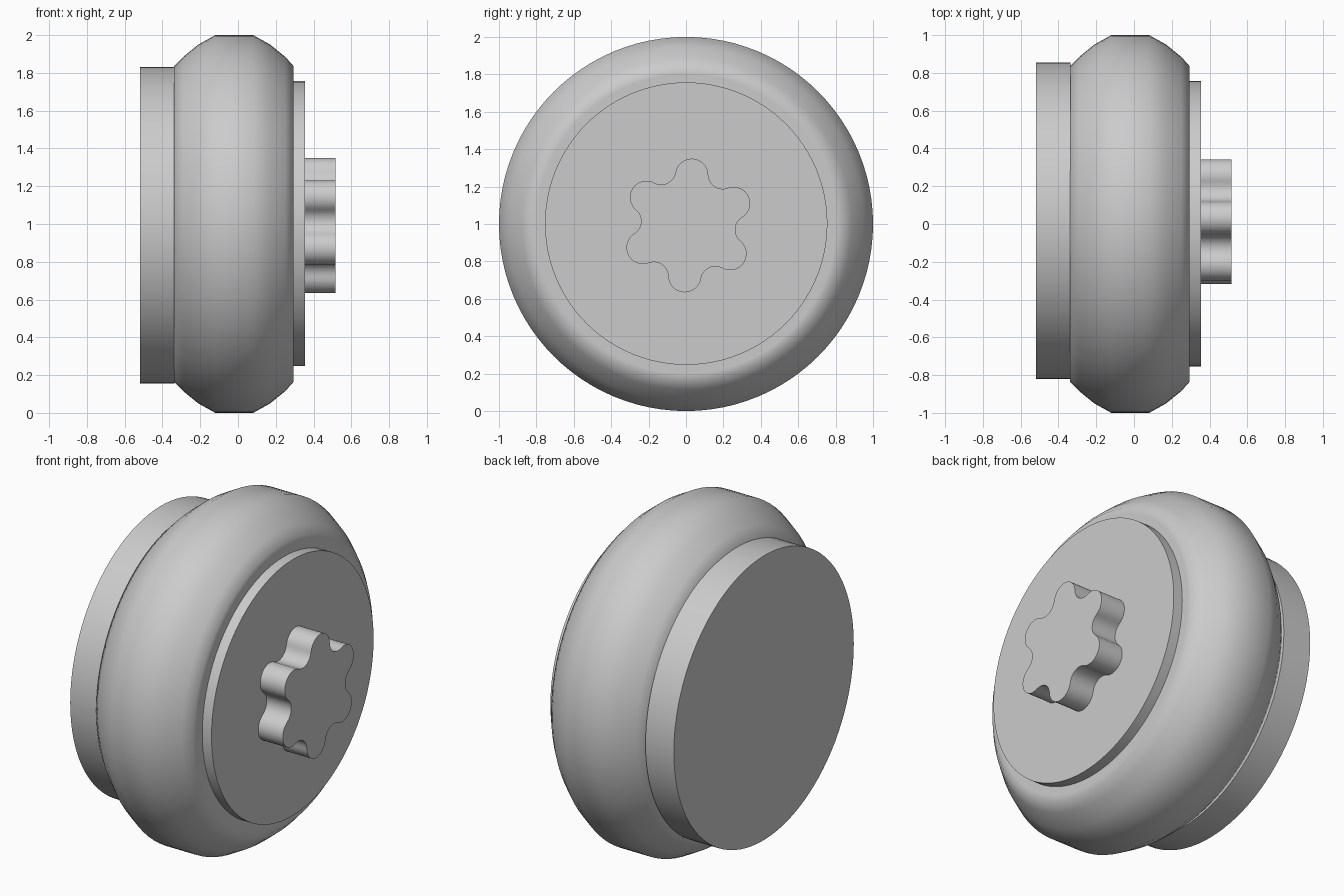
import bpy
import bmesh
from math import sin, cos, pi, radians, acos, atan2
from mathutils import Vector

if "Cube" in bpy.data.objects:
    bpy.data.objects.remove(bpy.data.objects["Cube"], do_unlink=True)

grey = bpy.data.materials.new("plain grey")
grey.use_nodes = True
tone = (0.6, 0.6, 0.6, 1)
grey.diffuse_color = tone
grey.node_tree.nodes["Principled BSDF"].inputs["Base Color"].default_value = tone


def finish(name, bm, angle):
    """Turn a bmesh into a smooth-shaded object with sharp corners kept."""
    bmesh.ops.recalc_face_normals(bm, faces=bm.faces)
    mesh = bpy.data.meshes.new(name)
    bm.to_mesh(mesh)
    bm.free()
    mesh.materials.append(grey)
    obj = bpy.data.objects.new(name, mesh)
    bpy.context.collection.objects.link(obj)
    bpy.ops.object.select_all(action='DESELECT')
    obj.select_set(True)
    bpy.context.view_layer.objects.active = obj
    bpy.ops.object.shade_smooth_by_angle(angle=radians(angle))
    return obj


def loft(name, rings, angle):
    """Skin matching rings of points and cap both ends."""
    bm = bmesh.new()
    loops = [[bm.verts.new(p) for p in ring] for ring in rings]
    for a, b in zip(loops, loops[1:]):
        for i in range(len(a)):
            j = (i + 1) % len(a)
            bm.faces.new((a[i], a[j], b[j], b[i]))
    bm.faces.new(loops[0])
    bm.faces.new(loops[-1])
    return finish(name, bm, angle)


def circle(x, r, cy=0.0, cz=1.0, n=96):
    return [(x, cy + r * cos(2 * pi * i / n), cz + r * sin(2 * pi * i / n))
            for i in range(n)]


# Rounded wheel body: profile of (x, radius)
profile = [(-0.34, 0.80), (-0.34, 0.835), (-0.29, 0.885), (-0.21, 0.95),
           (-0.12, 1.0), (0.08, 1.0), (0.17, 0.95), (0.25, 0.885),
           (0.295, 0.835), (0.295, 0.80)]
loft("wheel_body", [circle(x, r) for x, r in profile], 60)

# Thick backing disc and thin hub disc
loft("backing_disc", [circle(x, 0.838, 0.018, 0.993) for x in (-0.52, -0.335)], 30)
loft("hub_disc", [circle(x, 0.755, 0.001, 1.002) for x in (0.29, 0.355)], 30)

# Six-lobed knob: convex lobe arcs joined by tangent concave fillets
lobe_r, lobe_d, fillet_r = 0.088, 0.27, 0.077
fillet_d = 0.252 + fillet_r
valley = Vector((fillet_d * cos(pi / 6), fillet_d * sin(pi / 6)))
join = atan2(valley.y, valley.x - lobe_d)
outline = []
for k in range(6):
    turn = radians(26 + 60 * k)
    points = []
    for i in range(17):
        a = join * (i / 8 - 1)
        points.append(Vector((lobe_d + lobe_r * cos(a), lobe_r * sin(a))))
    start = join + pi
    middle = pi + pi / 6
    for i in range(1, 8):
        a = start + (middle - start) * i / 4
        points.append(valley + fillet_r * Vector((cos(a), sin(a))))
    for p in points:
        outline.append((0.012 + p.x * cos(turn) - p.y * sin(turn),
                        0.992 + p.x * sin(turn) + p.y * cos(turn)))
loft("lobed_knob", [[(x, y, z) for y, z in outline] for x in (0.35, 0.515)], 35)
